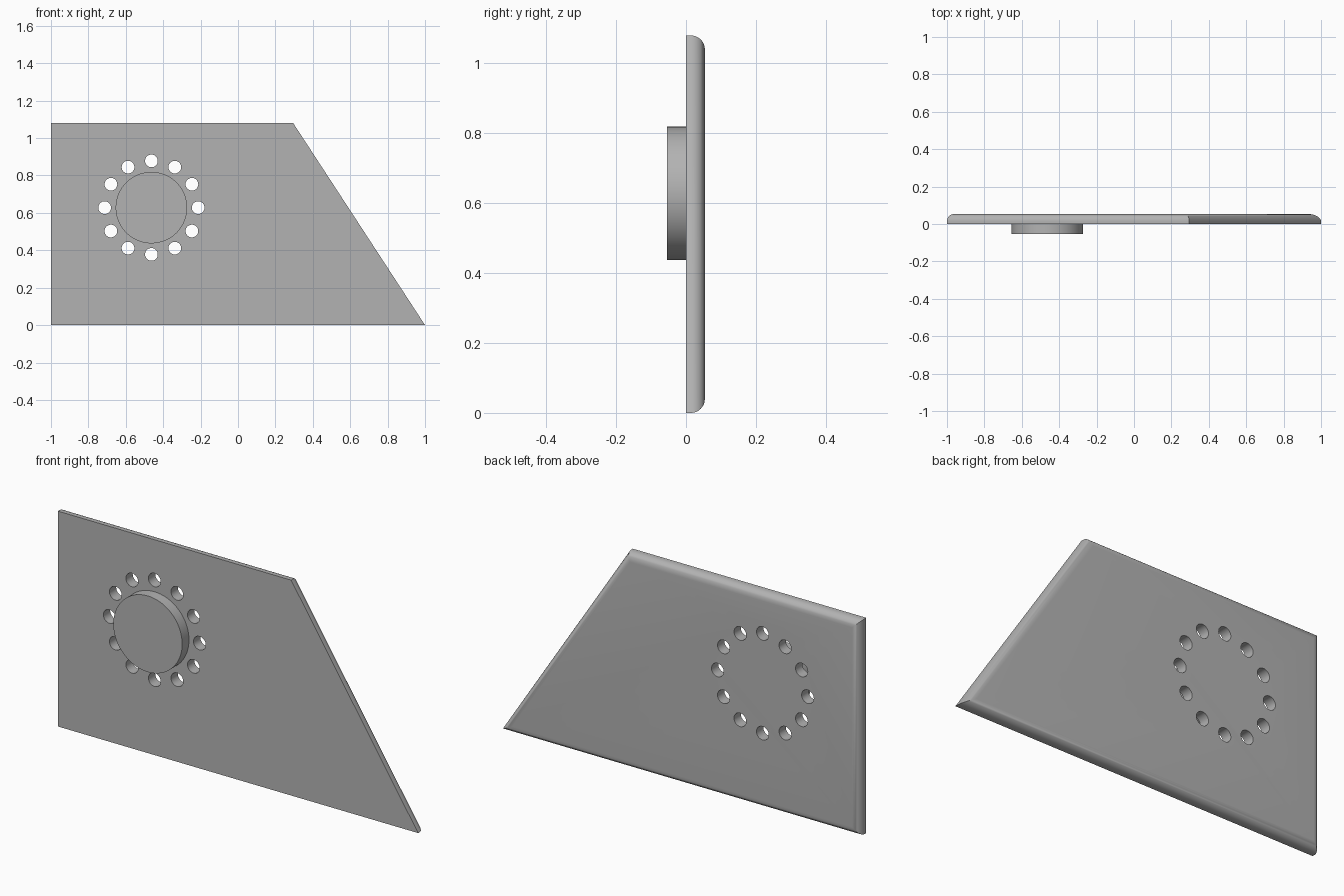
import bpy, bmesh, math
from mathutils import Vector, Matrix

cube = bpy.data.objects.get("Cube")
if cube:
    bpy.data.objects.remove(cube, do_unlink=True)

THICK, FILLET = 0.054, 0.04
CENTRE = Vector((-0.463, 0, 0.628))
OUTLINE = [Vector(p) for p in ((-1, 0), (1, 0), (0.295, 1.08), (-1, 1.08))]

grey = bpy.data.materials.new("plain grey")
grey.use_nodes = True
grey.diffuse_color = (0.45, 0.45, 0.45, 1)
grey.node_tree.nodes["Principled BSDF"].inputs["Base Color"].default_value = grey.diffuse_color


def finish(bm, name):
    bmesh.ops.recalc_face_normals(bm, faces=bm.faces[:])
    mesh = bpy.data.meshes.new(name)
    bm.to_mesh(mesh)
    bm.free()
    mesh.materials.append(grey)
    obj = bpy.data.objects.new(name, mesh)
    bpy.context.collection.objects.link(obj)
    return obj


def add_disc(bm, centre, radius, y0, y1, sides):
    # Cylinder along the y axis
    place = Matrix.Translation(centre + Vector((0, (y0 + y1) / 2, 0))) @ Matrix.Rotation(math.pi / 2, 4, 'X')
    bmesh.ops.create_cone(bm, cap_ends=True, segments=sides, radius1=radius,
                          radius2=radius, depth=y1 - y0, matrix=place)


def inset(points, dist):
    # Mitred inward offset of a counter-clockwise outline
    result = []
    for i, p in enumerate(points):
        a = (p - points[i - 1]).normalized()
        b = (points[(i + 1) % len(points)] - p).normalized()
        na, nb = Vector((-a.y, a.x)), Vector((-b.y, b.x))
        result.append(p + (na + nb) * dist / (1 + na.dot(nb)))
    return result


def smooth(obj):
    bpy.ops.object.select_all(action='DESELECT')
    obj.select_set(True)
    bpy.context.view_layer.objects.active = obj
    bpy.ops.object.shade_smooth_by_angle(angle=math.radians(30))


# Plate with rounded back edges
bm = bmesh.new()
levels = [(0, 0)]
for i in range(9):
    t = math.pi / 2 * i / 8
    levels.append((FILLET * (1 - math.cos(t)), THICK - FILLET + FILLET * math.sin(t)))
rings = [[bm.verts.new((p.x, y, p.y)) for p in inset(OUTLINE, d)] for d, y in levels]
for low, high in zip(rings, rings[1:]):
    for i in range(4):
        j = (i + 1) % 4
        bm.faces.new((low[i], low[j], high[j], high[i]))
bm.faces.new(rings[0])
bm.faces.new(rings[-1])
plate = finish(bm, "plate")

# Ring of twelve through holes
bm = bmesh.new()
for i in range(12):
    a = math.tau * i / 12
    add_disc(bm, CENTRE + 0.25 * Vector((math.cos(a), 0, math.sin(a))), 0.034, -0.1, 0.15, 32)
cutter = finish(bm, "hole_cutter")
cut = plate.modifiers.new("holes", 'BOOLEAN')
cut.object = cutter
cut.operation = 'DIFFERENCE'
cut.solver = 'EXACT'
bpy.context.view_layer.objects.active = plate
bpy.ops.object.modifier_apply(modifier=cut.name)
bpy.data.objects.remove(cutter, do_unlink=True)
smooth(plate)

# Round boss on the front
bm = bmesh.new()
add_disc(bm, CENTRE, 0.191, -THICK, 0, 96)
smooth(finish(bm, "round_boss"))
